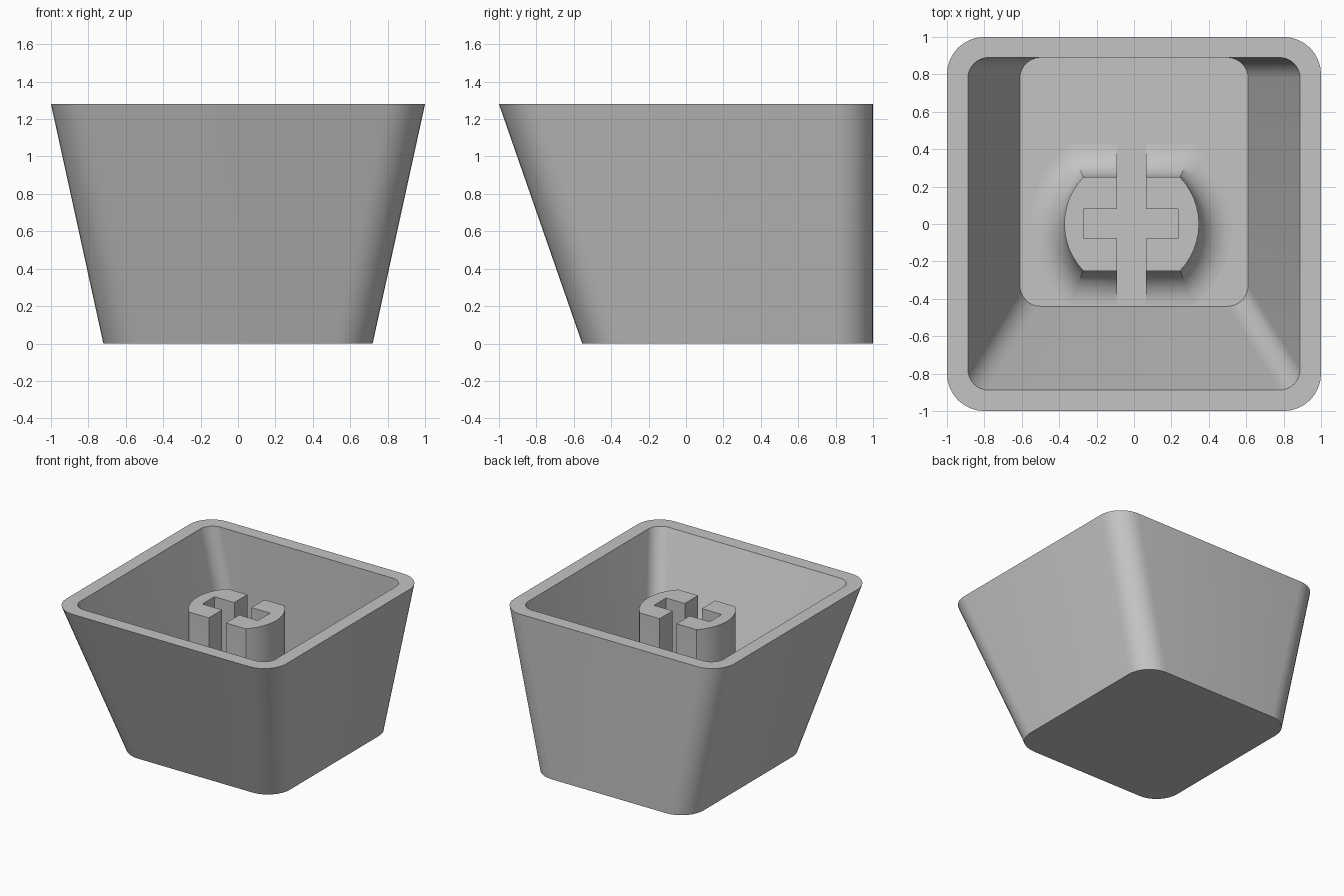
import bpy, bmesh
from math import sin, cos, pi, sqrt, asin

cube = bpy.data.objects.get("Cube")
if cube:
    bpy.data.objects.remove(cube, do_unlink=True)

HEIGHT, FLOOR, STEM_TOP = 1.28, 0.12, 1.155

grey = bpy.data.materials.new("grey plastic")
grey.use_nodes = True
colour = (0.55, 0.55, 0.55, 1)
grey.diffuse_color = colour
grey.node_tree.nodes["Principled BSDF"].inputs["Base Color"].default_value = colour


def rounded_rect(half_x, y0, y1, r, z, steps=8):
    """Ring of points around a rectangle with round corners."""
    corners = [(half_x - r, y1 - r), (r - half_x, y1 - r),
               (r - half_x, y0 + r), (half_x - r, y0 + r)]
    return [(cx + r * cos(a), cy + r * sin(a), z)
            for q, (cx, cy) in enumerate(corners)
            for a in [(q + i / steps) * pi / 2 for i in range(steps + 1)]]


def barrel(offset, z, cx=-0.0125, radius=0.36, half_y=0.25, steps=12):
    """Ring of points around a disc with flat front and back."""
    r = radius + offset
    end = asin((half_y + offset) / r)
    arc = [end * (2 * i / steps - 1) for i in range(steps + 1)]
    return ([(cx + r * cos(a), r * sin(a), z) for a in arc]
            + [(cx - r * cos(a), -r * sin(a), z) for a in arc])


def loft(name, rings):
    """Skin a stack of rings and close both ends."""
    bm = bmesh.new()
    loops = [[bm.verts.new(p) for p in ring] for ring in rings]
    n = len(loops[0])
    for a, b in zip(loops, loops[1:]):
        for i in range(n):
            j = (i + 1) % n
            bm.faces.new((a[i], a[j], b[j], b[i]))
    bm.faces.new(loops[0][::-1])
    bm.faces.new(loops[-1])
    bmesh.ops.recalc_face_normals(bm, faces=bm.faces)
    mesh = bpy.data.meshes.new(name)
    bm.to_mesh(mesh)
    bm.free()
    mesh.materials.append(grey)
    obj = bpy.data.objects.new(name, mesh)
    bpy.context.collection.objects.link(obj)
    return obj


def activate(obj):
    bpy.ops.object.select_all(action='DESELECT')
    obj.select_set(True)
    bpy.context.view_layer.objects.active = obj


def cut_box(obj, x0, x1, y0, y1):
    """Cut a vertical slot right through the object."""
    corners = [(x0, y0), (x1, y0), (x1, y1), (x0, y1)]
    cutter = loft("slot_cutter", [[(x, y, z) for x, y in corners] for z in (-0.2, 1.5)])
    cutter.hide_render = True
    mod = obj.modifiers.new("slot", 'BOOLEAN')
    mod.operation, mod.solver, mod.object = 'DIFFERENCE', 'EXACT', cutter
    activate(obj)
    bpy.ops.object.modifier_apply(modifier=mod.name)
    bpy.data.objects.remove(cutter, do_unlink=True)


# Hollow shell: outer wall up, over the rim, inner wall down to the floor
shell = loft("shell", [
    rounded_rect(0.72, -0.555, 1, 0.2, 0),
    rounded_rect(1, -1, 1, 0.2, HEIGHT),
    rounded_rect(0.888, -0.888, 0.89, 0.11, HEIGHT),
    rounded_rect(0.61, -0.44, 0.89, 0.11, FLOOR)])

# Stem with a flared foot, sunk slightly into the floor
FILLET = 0.18
foot = [(FILLET * (1 - sin(a)), FLOOR + FILLET * (1 - cos(a)))
        for a in [i / 10 * pi / 2 for i in range(11)]]
stem = loft("stem", [barrel(FILLET, FLOOR - 0.03)]
            + [barrel(d, z) for d, z in foot] + [barrel(0, STEM_TOP)])

# Cross-shaped socket: one short pocket and one slot splitting the stem
cut_box(stem, -0.27, 0.235, -0.077, 0.08)
cut_box(stem, -0.09, 0.065, -0.7, 0.7)

for obj in (shell, stem):
    activate(obj)
    bpy.ops.object.shade_smooth_by_angle(angle=pi / 6)
